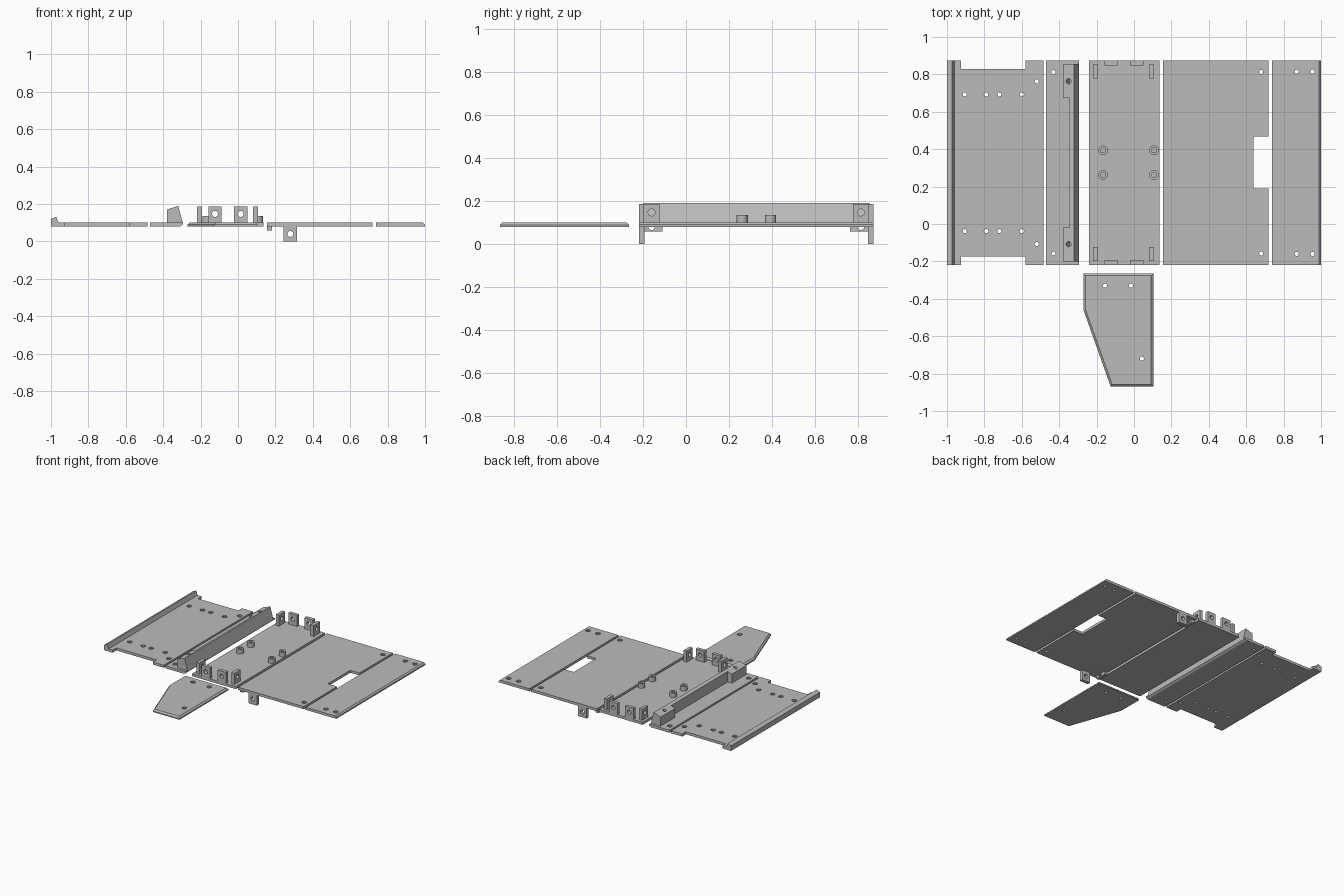
import bpy, bmesh, math
from mathutils import Vector, Matrix

cube = bpy.data.objects.get("Cube")
if cube:
    bpy.data.objects.remove(cube, do_unlink=True)

grey = bpy.data.materials.new("plain grey")
grey.use_nodes = True
COLOUR = (0.5, 0.5, 0.5, 1)
grey.diffuse_color = COLOUR
grey.node_tree.nodes["Principled BSDF"].inputs["Base Color"].default_value = COLOUR

BOTTOM, TOP = 0.08, 0.10
FRONT, BACK = -0.22, 0.875
MID = (FRONT + BACK) / 2


def finish(bm, name):
    bmesh.ops.recalc_face_normals(bm, faces=bm.faces)
    mesh = bpy.data.meshes.new(name)
    bm.to_mesh(mesh)
    bm.free()
    mesh.materials.append(grey)
    ob = bpy.data.objects.new(name, mesh)
    bpy.context.collection.objects.link(ob)
    return ob


def prism(name, points, shift, bevel=0, edge_rule=None):
    """Extrude a closed polygon of 3D points along shift."""
    bm = bmesh.new()
    face = bm.faces.new([bm.verts.new(p) for p in points])
    out = bmesh.ops.extrude_face_region(bm, geom=[face])
    bmesh.ops.translate(bm, vec=shift, verts=[v for v in out["geom"] if isinstance(v, bmesh.types.BMVert)])
    if bevel:
        edges = [e for e in bm.edges if all(edge_rule(v.co) for v in e.verts)]
        bmesh.ops.bevel(bm, geom=edges, offset=bevel, segments=1, affect="EDGES")
    return finish(bm, name)


def slab(name, outline, **kw):
    return prism(name, [(x, y, BOTTOM) for x, y in outline], (0, 0, TOP - BOTTOM), **kw)


def side_profile(name, profile, y0, y1):
    return prism(name, [(x, y0, z) for x, z in profile], (0, y1 - y0, 0))


def box(name, x0, x1, y0, y1, z0, z1):
    return side_profile(name, [(x0, z0), (x1, z0), (x1, z1), (x0, z1)], y0, y1)


def drill(ob, centres, radius, depth, axis=(0, 0, 1)):
    """Cut round holes centred on the given points."""
    bm = bmesh.new()
    turn = Vector((0, 0, 1)).rotation_difference(Vector(axis)).to_matrix().to_4x4()
    for c in centres:
        bmesh.ops.create_cone(bm, cap_ends=True, segments=24, radius1=radius, radius2=radius,
                              depth=depth, matrix=Matrix.Translation(c) @ turn)
    cutter = finish(bm, "hole_cutter")
    cutter.hide_render = True
    mod = ob.modifiers.new("holes", "BOOLEAN")
    mod.operation, mod.solver, mod.object = "DIFFERENCE", "EXACT", cutter
    bpy.context.view_layer.objects.active = ob
    bpy.ops.object.modifier_apply(modifier=mod.name)
    bpy.data.objects.remove(cutter, do_unlink=True)


def screw_holes(ob, spots):
    """Through holes with a wider recess at the top."""
    drill(ob, [(x, y, 0.09) for x, y in spots], 0.011, 0.1)
    drill(ob, [(x, y, TOP) for x, y in spots], 0.018, 0.016)


def both_ends(spots):
    return [(x, s) for x, y in spots for s in (y, 2 * MID - y)]


def rect(x0, x1):
    return [(x0, FRONT), (x1, FRONT), (x1, BACK), (x0, BACK)]


# Outer panel with notched ends and a raised lip
notch = 0.045
panel = slab("outer_right_panel", [
    (-1, FRONT), (-0.925, FRONT), (-0.925, FRONT + notch), (-0.58, FRONT + notch),
    (-0.58, FRONT), (-0.485, FRONT), (-0.485, BACK), (-0.58, BACK),
    (-0.58, BACK - notch), (-0.925, BACK - notch), (-0.925, BACK), (-1, BACK)])
screw_holes(panel, both_ends([(x, 0.693) for x in (-0.905, -0.79, -0.72, -0.6)] + [(-0.52, 0.763)]))
side_profile("raised_lip", [(-1, 0.09), (-0.96, 0.09), (-0.96, 0.1), (-0.972, 0.132), (-1, 0.12)],
             FRONT, BACK)

# Narrow panel with a sloping wall and two end blocks
panel = side_profile("narrow_panel", [(-0.47, BOTTOM), (-0.31, BOTTOM), (-0.295, 0.09),
                                      (-0.295, TOP), (-0.47, TOP)], FRONT, BACK)
screw_holes(panel, both_ends([(-0.43, 0.813)]))
side_profile("sloping_wall", [(-0.345, 0.095), (-0.295, 0.095), (-0.295, 0.1),
                              (-0.32, 0.19), (-0.345, 0.182)], -0.02, 0.675)
for label, y0, y1, hole_y in (("front", -0.2, -0.02, -0.108), ("back", 0.675, 0.855, 0.763)):
    block = side_profile(label + "_wall_block", [(-0.38, 0.095), (-0.295, 0.095), (-0.295, 0.1),
                                                 (-0.32, 0.19), (-0.38, 0.17)], y0, y1)
    drill(block, [(-0.35, hole_y, 0.18)], 0.014, 0.12, (-0.31, 0, 0.95))

# Centre panel with round standoffs
slab("centre_panel", rect(-0.24, 0.135))
for i, (x, y) in enumerate([(x, y) for x in (-0.165, 0.107) for y in (0.262, 0.394)]):
    bm = bmesh.new()
    bmesh.ops.create_cone(bm, cap_ends=True, segments=24, radius1=0.026, radius2=0.026,
                          depth=0.04, matrix=Matrix.Translation((x, y, 0.115)))
    post = finish(bm, "standoff_%d" % (i + 1))
    drill(post, [(x, y, 0.135)], 0.013, 0.06)


def end_y(side, a, b):
    """Span measured inward from the front or back edge."""
    return (FRONT + a, FRONT + b) if side == "front" else (BACK - b, BACK - a)


# Drilled hinge tabs at both ends
for side in ("front", "back"):
    y0, y1 = end_y(side, 0, 0.027)
    ym = (y0 + y1) / 2
    for label, x in (("right", -0.123), ("left", 0.014)):
        tab = box("%s_%s_upright_tab" % (side, label), x - 0.036, x + 0.036, y0, y1, 0.095, 0.187)
        drill(tab, [(x, ym, 0.147)], 0.016, 0.2, (0, 1, 0))
    tab = box(side + "_hanging_tab", 0.244, 0.316, y0, y1, 0, 0.085)
    drill(tab, [(0.28, ym, 0.04)], 0.016, 0.2, (0, 1, 0))

    y0, y1 = end_y(side, 0.022, 0.097)
    ym = (y0 + y1) / 2
    for label, x in (("right", -0.206), ("left", 0.094)):
        tab = box("%s_%s_cross_tab" % (side, label), x - 0.013, x + 0.013, y0, y1, 0.095, 0.187)
        drill(tab, [(x, ym, 0.147)], 0.016, 0.2, (1, 0, 0))
    y0, y1 = end_y(side, 0.022, 0.11)
    tab = box(side + "_small_lower_tab", 0.156, 0.182, y0, y1, 0.057, 0.08)
    drill(tab, [(0.169, ym, 0.08)], 0.015, 0.1, (1, 0, 0))

# Wide panel with a rectangular side cutout
panel = slab("wide_panel", [(0.155, FRONT), (0.72, FRONT), (0.72, 0.19), (0.64, 0.19),
                            (0.64, 0.467), (0.72, 0.467), (0.72, BACK), (0.155, BACK)])
screw_holes(panel, both_ends([(0.68, 0.813)]))

# Outer panel with a chamfered edge
panel = slab("outer_left_panel", rect(0.737, 1), bevel=0.01,
             edge_rule=lambda c: c.x > 0.99 and c.z > 0.09)
screw_holes(panel, both_ends([(0.87, 0.815), (0.955, 0.815)]))

# Separate tapered plate with chamfered rim
panel = slab("tapered_plate", [(-0.27, -0.265), (-0.27, -0.46), (-0.125, -0.868),
                               (0.103, -0.868), (0.103, -0.265)], bevel=0.011,
             edge_rule=lambda c: c.z > 0.09)
screw_holes(panel, [(-0.155, -0.33), (-0.016, -0.33), (0.042, -0.72)])
